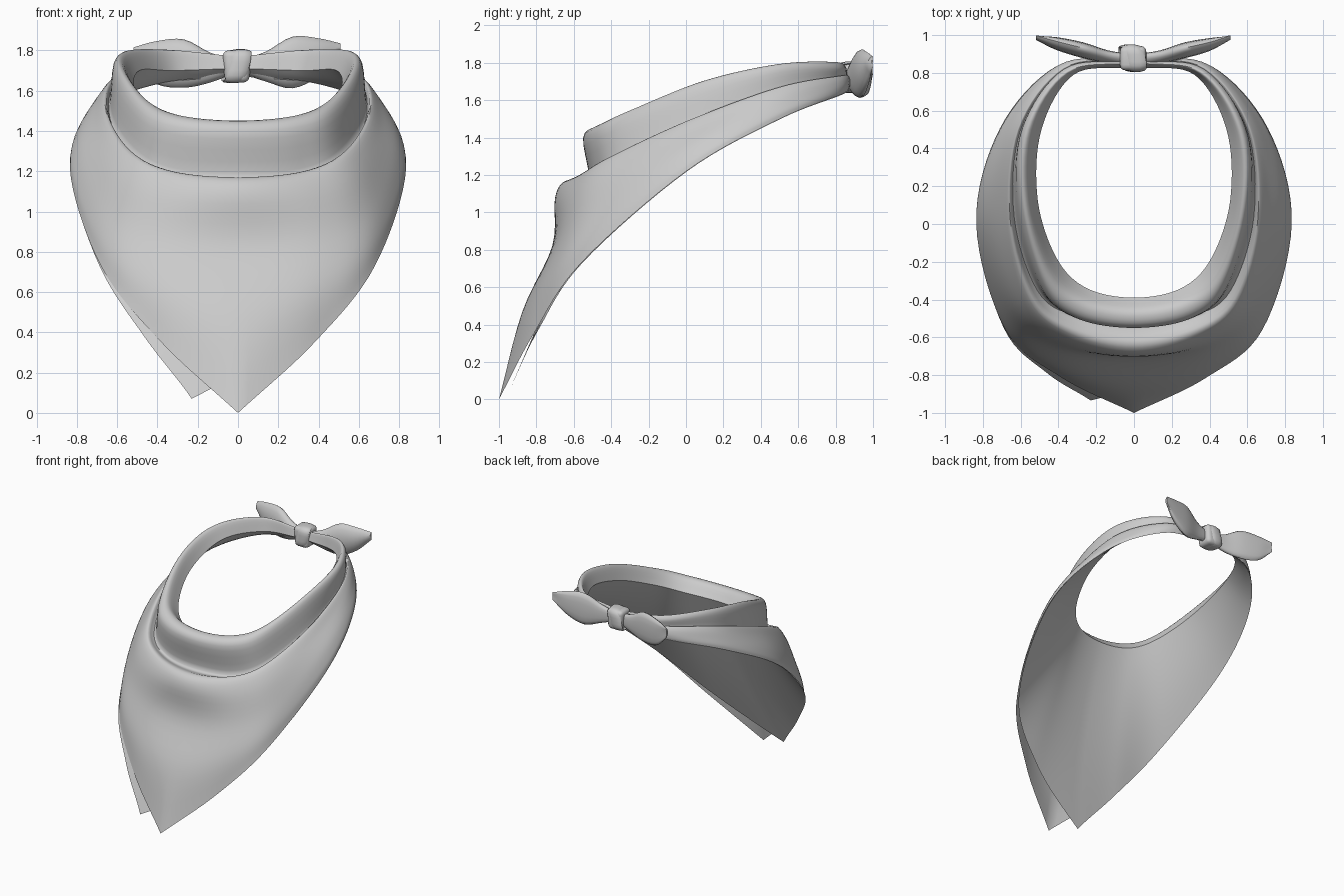
import bpy, bmesh, math
from mathutils import Vector as V

if "Cube" in bpy.data.objects:
    bpy.data.objects.remove(bpy.data.objects["Cube"])

cloth = bpy.data.materials.new("grey cloth")
cloth.diffuse_color = (0.6, 0.6, 0.6, 1)
cloth.use_nodes = True
cloth.node_tree.nodes["Principled BSDF"].inputs["Base Color"].default_value = cloth.diffuse_color


def catmull(pts, t):
    """Smooth point on a row of points; pts has one extra point at each end."""
    i = min(int(t), len(pts) - 4)
    f = t - i
    a, b, c, d = pts[i:i + 4]
    return 0.5 * (2 * b + (c - a) * f + (2 * a - 5 * b + 4 * c - d) * f * f
                  + (3 * b - a - 3 * c + d) * f ** 3)


def padded(pts, first=None):
    return [first or 2 * pts[0] - pts[1], *pts, 2 * pts[-1] - pts[-2]]


def grid_object(name, rows, wrap=False, caps=False):
    bm = bmesh.new()
    g = [[bm.verts.new(p) for p in r] for r in rows]
    n = len(g[0])
    for a, b in zip(g, g[1:]):
        for j in range(n if wrap else n - 1):
            k = (j + 1) % n
            bm.faces.new((a[j], b[j], b[k], a[k]))
    if caps:
        bm.faces.new(g[0])
        bm.faces.new(g[-1])
        bmesh.ops.recalc_face_normals(bm, faces=bm.faces)
    return finish(name, bm)


def finish(name, bm, angle=60):
    me = bpy.data.meshes.new(name)
    bm.to_mesh(me)
    bm.free()
    ob = bpy.data.objects.new(name, me)
    bpy.context.collection.objects.link(ob)
    me.materials.append(cloth)
    bpy.ops.object.select_all(action='DESELECT')
    ob.select_set(True)
    bpy.context.view_layer.objects.active = ob
    bpy.ops.object.shade_smooth_by_angle(angle=math.radians(angle))
    return ob


# Guide curves on the right half, each from the front centre round to the knot
rim_inner = [(0, -.39, 1.37), (.25, -.34, 1.39), (.41, -.18, 1.47), (.51, .13, 1.60),
             (.49, .5, 1.70), (.32, .79, 1.70), (.03, .83, 1.71)]
rim_top = [(0, -.47, 1.45), (.28, -.42, 1.475), (.45, -.27, 1.55), (.565, .1, 1.70),
           (.55, .5, 1.79), (.35, .80, 1.80), (.03, .85, 1.77)]
rim_outer = [(0, -.55, 1.40), (.3, -.50, 1.42), (.48, -.34, 1.49), (.605, .08, 1.66),
             (.59, .5, 1.765), (.37, .82, 1.775), (.03, .862, 1.755)]
crease = [(0, -.52, 1.16), (.31, -.475, 1.18), (.505, -.345, 1.275), (.63, .045, 1.465),
          (.597, .5, 1.66), (.36, .82, 1.725), (.03, .867, 1.735)]
fold_top = [(0, -.64, 1.17), (.33, -.57, 1.20), (.54, -.40, 1.30), (.655, .02, 1.495),
            (.615, .5, 1.67), (.375, .825, 1.73), (.03, .87, 1.73)]
fold_outer = [(0, -.70, 1.08), (.38, -.62, 1.10), (.61, -.42, 1.21), (.715, .02, 1.43),
              (.65, .5, 1.63), (.39, .835, 1.71), (.03, .88, 1.72)]
drape = [(0, -.715, .82), (.42, -.66, .88), (.67, -.45, 1.04), (.785, .02, 1.35),
         (.685, .5, 1.57), (.4, .84, 1.68), (.03, .88, 1.70)]
low_drape = [(0, -.875, .47), (.42, -.755, .62), (.685, -.515, .87), (.825, .01, 1.27),
             (.705, .5, 1.53), (.41, .835, 1.65), (.03, .88, 1.685)]
hem = [(0, -1, 0), (.38, -.815, .35), (.68, -.56, .73), (.835, 0, 1.22),
       (.71, .5, 1.5), (.41, .83, 1.63), (.03, .88, 1.67)]
upper_curves = (rim_inner, rim_top, rim_outer, crease, fold_top, fold_outer,
                drape, low_drape)


def on_curve(curve, t, sharp=False):
    pts = [V(p) for p in curve]
    first = None if sharp else V((-pts[1].x, pts[1].y, pts[1].z))
    p = catmull(padded(pts, first), abs(t))
    return V((p.x if t >= 0 else -p.x, p.y, p.z))


STEPS = 8
stations = [i / STEPS for i in range(-6 * STEPS, 6 * STEPS + 1)]

# Folded scarf: top layer from the rolled collar down to the pointed hem
outer_rows, lining_rows = [], []
for t in stations:
    ring = [on_curve(c, t) for c in upper_curves]
    ring.append(on_curve(hem, t, True))
    ring = padded(ring)
    outer_rows.append([catmull(ring, k / 5) for k in range(8 * 5 + 1)])
    # Under layer, its point slipped sideways from the top point
    a, b = ring[1], ring[-2]
    w = max(0, 1 - abs(t) / 2.5) ** 2
    slip = V((-.23, .06, .07)) * w
    sag = .03 * (1 - abs(t) / 6)
    lining_rows.append([a.lerp(b, v) + slip * v * v
                        + V((0, .006 * v, -sag * math.sin(math.pi * v)))
                        for v in (k / 12 for k in range(13))])

grid_object("scarf_top_layer", [r[::-1] for r in outer_rows])
grid_object("scarf_under_layer", lining_rows)


# Leaf-shaped tails: centre x, y, z, half height, half thickness
right_leaf = [(.02, .87, 1.72, .035, .03), (.14, .885, 1.72, .075, .035),
              (.27, .92, 1.74, .128, .042), (.40, .95, 1.765, .095, .034),
              (.51, .985, 1.805, .03, .01)]
left_leaf = [(-.02, .87, 1.72, .035, .03), (-.14, .885, 1.715, .075, .035),
             (-.27, .92, 1.735, .12, .042), (-.41, .955, 1.74, .105, .034),
             (-.52, .985, 1.775, .04, .01)]


def tail(name, leaf):
    mid = padded([V(s[:3]) for s in leaf])
    size = padded([V((s[3], s[4], 0)) for s in leaf])
    rows = []
    for i in range(17):
        c, s = catmull(mid, i / 4), catmull(size, i / 4)
        rows.append([(c.x, c.y + s.y * math.cos(q) + .012 * math.sin(q) ** 2,
                      c.z + s.x * math.sin(q))
                     for q in (math.tau * j / 16 for j in range(16))])
    grid_object(name, rows, True, True)


tail("right_tail", right_leaf)
tail("left_tail", left_leaf)

# Knot: a soft tapered block with a slanted band wrapped round it
bm = bmesh.new()
bmesh.ops.create_cube(bm, size=1)
for v in bm.verts:
    k = .145 if v.co.z > 0 else .12
    v.co = V((v.co.x * k - .005, .878 + v.co.y * .13, 1.72 + v.co.z * .16))
bmesh.ops.bevel(bm, geom=bm.edges[:], offset=.03, segments=3, profile=.5, affect='EDGES')
finish("knot", bm)

rows = []
for i in range(25):
    q = math.tau * i / 24
    cy, cz = math.cos(q), math.sin(q)
    # squarish loop in the side plane, leaning across the knot
    r = (abs(cy) ** 4 + abs(cz) ** 4) ** -.25
    lean = -.008 + .02 * cz - .015 * cy
    rows.append([(lean + .05 * math.cos(p),
                  .878 + cy * r * (.06 + .014 * math.sin(p)),
                  1.722 + cz * r * (.073 + .012 * math.sin(p)))
                 for p in (math.tau * j / 10 for j in range(10))])
grid_object("knot_band", rows, True)
